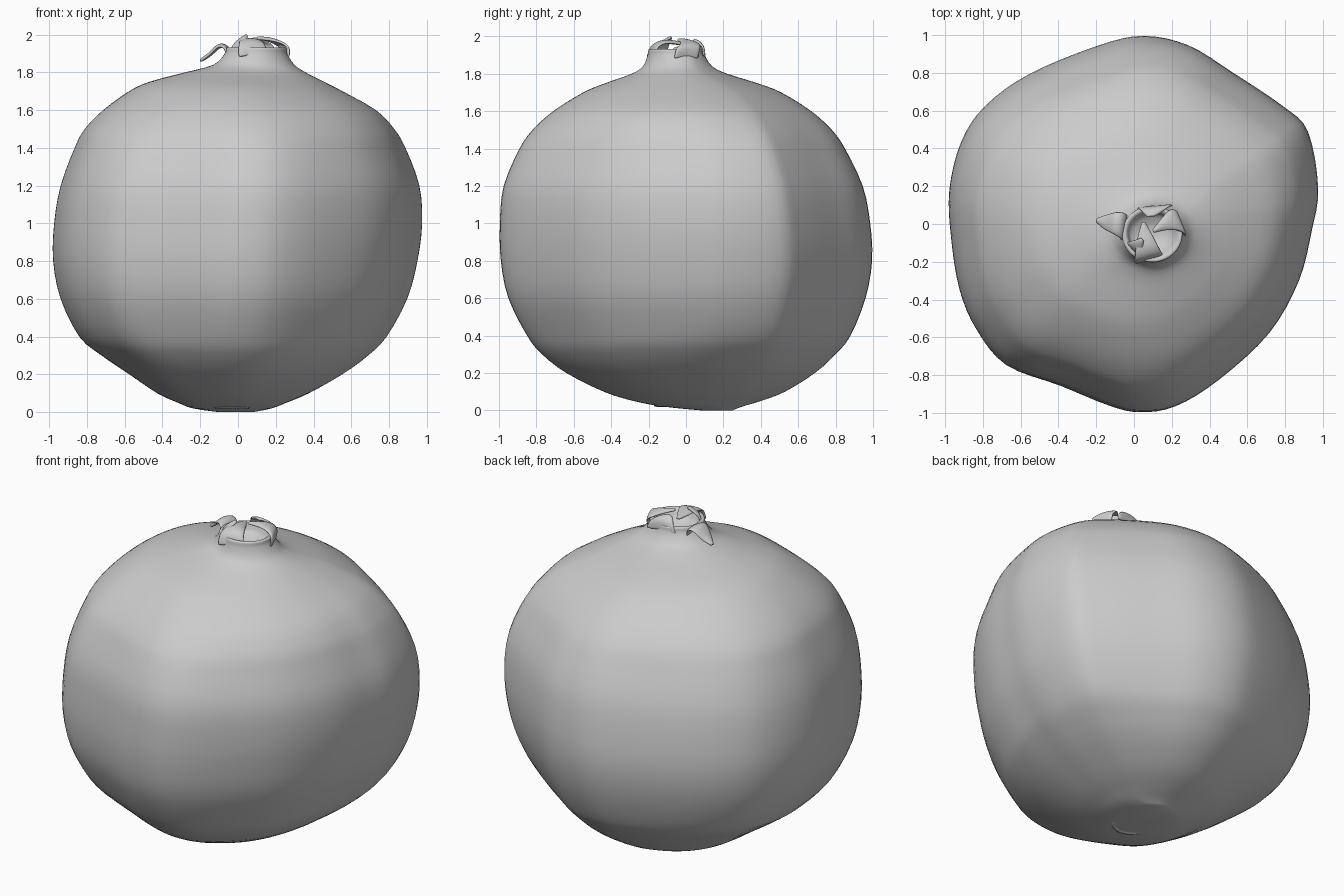
import bpy, bmesh, math
from mathutils import Vector

if "Cube" in bpy.data.objects:
    bpy.data.objects.remove(bpy.data.objects["Cube"])

skin = bpy.data.materials.new("fruit_skin_grey")
skin.diffuse_color = (0.6, 0.6, 0.6, 1)
skin.use_nodes = True
skin.node_tree.nodes["Principled BSDF"].inputs["Base Color"].default_value = skin.diffuse_color


def finish(name, bm, thick=0.0, subdiv=0):
    bmesh.ops.recalc_face_normals(bm, faces=bm.faces)
    me = bpy.data.meshes.new(name)
    bm.to_mesh(me)
    bm.free()
    me.materials.append(skin)
    ob = bpy.data.objects.new(name, me)
    bpy.context.collection.objects.link(ob)
    for p in me.polygons:
        p.use_smooth = True
    if thick:
        m = ob.modifiers.new("thickness", 'SOLIDIFY')
        m.thickness, m.offset = thick, 0
    if subdiv:
        m = ob.modifiers.new("smooth", 'SUBSURF')
        m.levels = m.render_levels = subdiv
    return ob


def spline(pts, steps, closed=False):
    """Catmull-Rom through points of any dimension."""
    n, out = len(pts), []
    get = (lambda i: pts[i % n]) if closed else (lambda i: pts[max(0, min(n - 1, i))])
    for i in range(n if closed else n - 1):
        for s in range(steps):
            t = s / steps
            out.append([0.5 * (2 * b + (c - a) * t + (2 * a - 5 * b + 4 * c - d) * t * t
                               + (3 * b - a - 3 * c + d) * t ** 3)
                        for a, b, c, d in zip(get(i - 1), get(i), get(i + 1), get(i + 2))])
    return out if closed else out + [list(pts[-1])]


# Widest outline of the fruit, softly six-sided
OUTLINE = [(.985, .2), (.93, .5), (.8, .63), (.53, .81), (.3, .95), (.06, 1), (-.18, .95),
           (-.55, .8), (-.79, .63), (-.92, .44), (-.985, .18), (-.975, -.08), (-.93, -.35),
           (-.84, -.56), (-.68, -.75), (-.39, -.86), (-.13, -.965), (.03, -1), (.22, -.97),
           (.45, -.83), (.72, -.58), (.88, -.3), (.95, -.03)]
# Height, then x and y extents; runs up the neck and down inside the crown
LEVELS = [(0, -.1, .08, .08, .25), (.02, -.24, .18, -.12, .3), (.05, -.32, .26, -.28, .4),
          (.1, -.43, .38, -.44, .53), (.2, -.58, .56, -.64, .69), (.3, -.73, .7, -.77, .8),
          (.4, -.85, .8, -.85, .88), (.6, -.95, .91, -.95, .96), (.8, -.99, .965, -.99, .995),
          (1, -.985, .99, -.995, .985), (1.2, -.95, .975, -.975, .945),
          (1.4, -.875, .9, -.89, .85), (1.5, -.82, .84, -.82, .78), (1.6, -.72, .74, -.71, .67),
          (1.7, -.58, .56, -.55, .51), (1.75, -.47, .46, -.43, .38), (1.8, -.28, .36, -.29, .22),
          (1.84, -.13, .3, -.23, .14), (1.9, -.07, .26, -.205, .1), (1.93, -.06, .255, -.2, .095),
          (1.925, -.035, .23, -.175, .07), (1.88, -.02, .2, -.15, .05), (1.85, .05, .14, -.09, -.01)]

# Fruit body: outline lofted through the levels, rounder near the poles
bm = bmesh.new()
outline = spline(OUTLINE, 4, True)
rings = []
levels = spline(LEVELS, 3)
for z, x0, x1, y0, y1 in levels:
    lobed = max(0, min(1, 1.8 - abs(z - .9) * 1.7))
    ring = []
    for px, py in outline:
        r = math.hypot(px, py)
        ux = px / r * (1 - lobed) + px * lobed
        uy = py / r * (1 - lobed) + py * lobed
        ring.append(bm.verts.new(((x0 + x1) / 2 + ux * (x1 - x0) / 2,
                                  (y0 + y1) / 2 + uy * (y1 - y0) / 2, max(0, z))))
    rings.append(ring)
for a, b in zip(rings, rings[1:]):
    for i in range(len(a)):
        j = (i + 1) % len(a)
        bm.faces.new((a[i], a[j], b[j], b[i]))
bm.faces.new(rings[0][::-1])
bm.faces.new(rings[-1])
finish("fruit_body", bm)


# Crown sepals: curved tapering strips, path rows are (x, y, z, half width)
def sepal(name, rows, side, cup=0.012):
    bm = bmesh.new()
    side = Vector(side).normalized()
    grid = []
    for x, y, z, w in spline(rows, 3):
        c = Vector((x, y, z))
        grid.append([bm.verts.new(c + side * w * k - Vector((0, 0, cup * k * k)))
                     for k in (-1, -.5, 0, .5, 1)])
    for a, b in zip(grid, grid[1:]):
        for i in range(4):
            bm.faces.new((a[i], a[i + 1], b[i + 1], b[i]))
    finish(name, bm, 0.014, 1)


sepal("sepal_left", [(-.045, -.03, 1.88, .075), (-.06, -.01, 1.935, .07), (-.1, .005, 1.945, .06),
                     (-.15, .01, 1.9, .04), (-.2, .02, 1.865, .006)], (.15, 1, 0))
sepal("sepal_front", [(.08, -.19, 1.89, .08), (.075, -.17, 1.95, .075), (.065, -.12, 1.975, .06),
                      (.055, -.05, 1.97, .035), (.05, .01, 1.96, .005)], (1, .25, 0))
sepal("sepal_right", [(.245, 0, 1.89, .07), (.245, .01, 1.94, .07), (.21, .02, 1.965, .06),
                      (.16, 0, 1.98, .035), (.1, -.04, 1.985, .005)], (-.4, 1, 0))
sepal("sepal_back", [(.11, .09, 1.9, .1), (.11, .085, 1.95, .08), (.1, .06, 1.975, .05),
                     (.09, .04, 1.98, .02)], (1, .1, 0))
sepal("sepal_spike", [(.0, -.14, 1.9, .06), (.005, -.13, 1.95, .05), (.03, -.1, 1.985, .025),
                      (.045, -.08, 1.997, .005)], (.7, -.7, 0))

# Stem scar underneath: a low ring with a small stub
bm = bmesh.new()
scar = [(.115, .045), (.105, .022), (.085, .018), (.07, .032), (.045, .034), (.03, .02), (.012, .018)]
prev = None
for r, z in scar:
    ring = [bm.verts.new((-.03 + r * math.cos(t * math.tau / 32), -.08 + r * .85 * math.sin(t * math.tau / 32), z))
            for t in range(32)]
    if prev:
        for i in range(32):
            bm.faces.new((prev[i], prev[(i + 1) % 32], ring[(i + 1) % 32], ring[i]))
    prev = ring
bm.faces.new(prev)
finish("stem_scar", bm)
